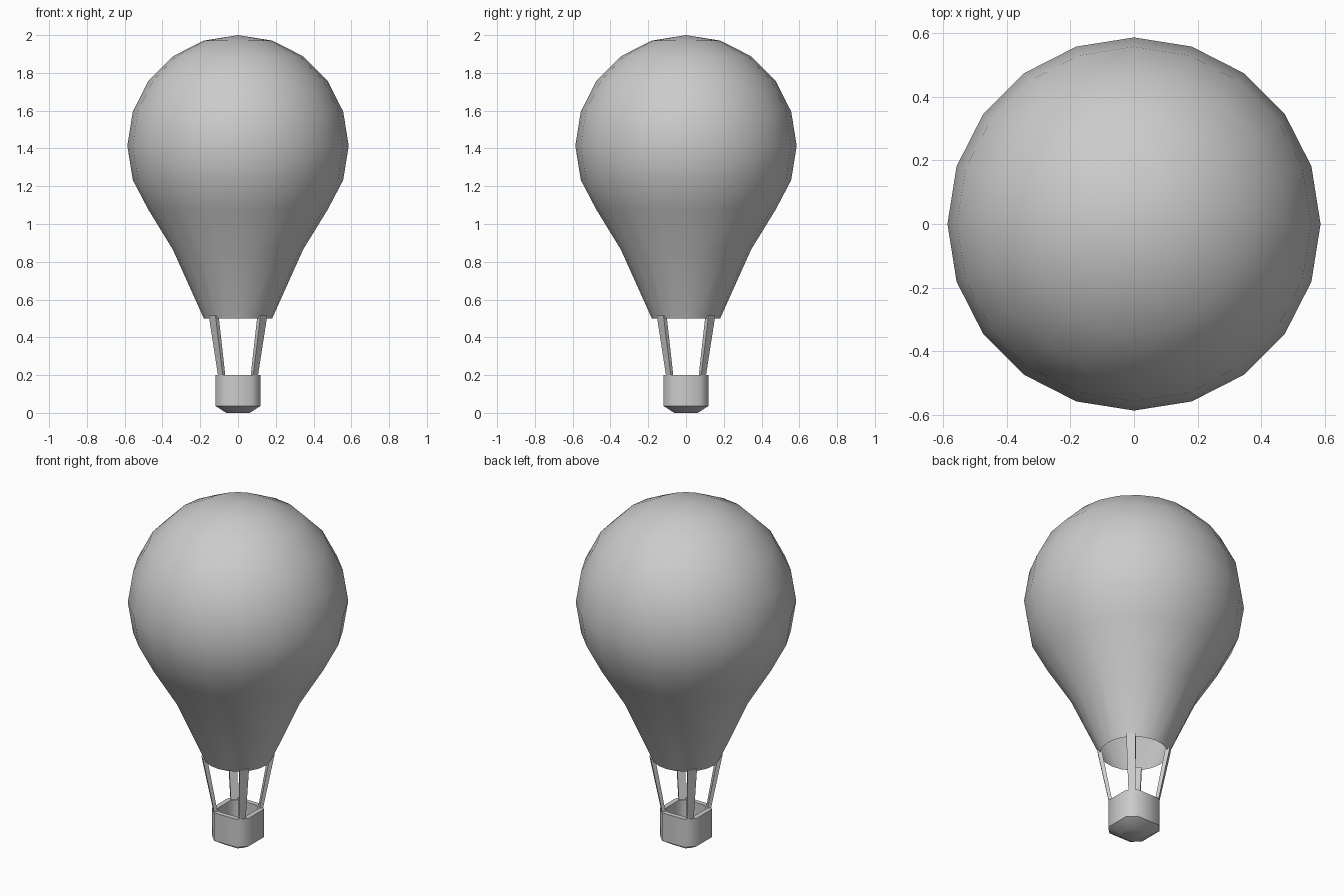
import bpy, bmesh, math
from mathutils import Matrix

if "Cube" in bpy.data.objects:
    bpy.data.objects.remove(bpy.data.objects["Cube"])


def finish(name, bm, angle):
    bmesh.ops.recalc_face_normals(bm, faces=bm.faces)
    me = bpy.data.meshes.new(name)
    bm.to_mesh(me)
    bm.free()
    ob = bpy.data.objects.new(name, me)
    bpy.context.collection.objects.link(ob)
    me.shade_smooth()
    me.set_sharp_from_angle(angle=math.radians(angle))
    return ob


def loft(bm, rings):
    """Bridge successive rings of points, return the vertex rings."""
    vs = [[bm.verts.new(p) for p in ring] for ring in rings]
    for a, b in zip(vs, vs[1:]):
        n = len(a)
        for i in range(n):
            j = (i + 1) % n
            bm.faces.new((a[i], a[j], b[j], b[i]))
    return vs


def circle(r, z, n=20):
    return [(r * math.cos(i * math.tau / n), r * math.sin(i * math.tau / n), z)
            for i in range(n)]


def chamfered_square(h, c, z):
    return [(h, -c, z), (h, c, z), (c, h, z), (-c, h, z),
            (-h, c, z), (-h, -c, z), (-c, -h, z), (c, -h, z)]


# Envelope: open-mouthed teardrop with a spherical crown
profile = [(0.181, 0.5), (0.345, 0.865), (0.474, 1.075), (0.557, 1.233),
           (0.586, 1.414), (0.557, 1.595), (0.474, 1.758), (0.345, 1.888),
           (0.181, 1.971)]
bm = bmesh.new()
crown = loft(bm, [circle(r, z) for r, z in profile])[-1]
tip = bm.verts.new((0, 0, 2))
for i in range(20):
    bm.faces.new((crown[i], crown[(i + 1) % 20], tip))
finish("envelope", bm, 50)

# Basket: hollow chamfered box with a tapered base
bm = bmesh.new()
rings = loft(bm, [chamfered_square(h, c, z) for h, c, z in (
    (0.062, 0.04, 0), (0.118, 0.072, 0.036), (0.118, 0.072, 0.2),
    (0.09, 0.06, 0.2), (0.09, 0.06, 0.05))])
bm.faces.new(rings[0])
bm.faces.new(rings[-1])
finish("basket", bm, 50)

# Straps: flat tapered bars from basket corners to the envelope mouth
for k in range(4):
    bm = bmesh.new()
    ends = []
    for r, w, t, z in ((0.130, 0.036, 0.018, 0.19), (0.194, 0.05, 0.024, 0.515)):
        ends.append([(r, -w / 2, z), (r, w / 2, z),
                     (r - t, w / 2, z), (r - t, -w / 2, z)])
    for ring in loft(bm, ends):
        bm.faces.new(ring)
    bm.transform(Matrix.Rotation(math.radians(45 + 90 * k), 4, 'Z'))
    finish(f"strap_{k + 1}", bm, 30)
